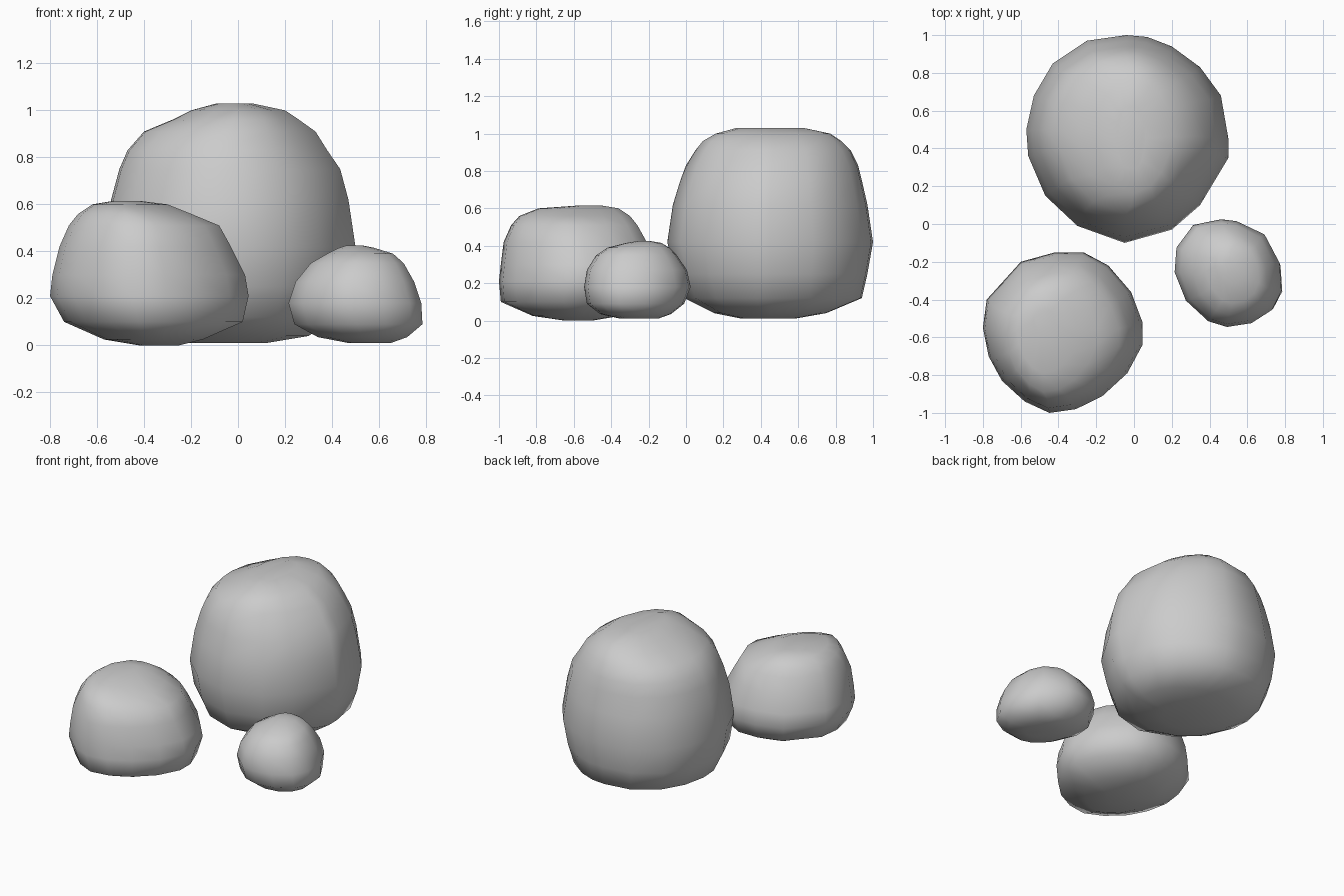
import bpy, bmesh


def rock(name, outline, rings):
    """Loft a plan outline through rings of (z, x min, x max, y min, y max)."""
    xs, ys = [p[0] for p in outline], [p[1] for p in outline]
    x0, x1, y0, y1 = min(xs), max(xs), min(ys), max(ys)
    unit = [((x - x0) / (x1 - x0), (y - y0) / (y1 - y0)) for x, y in outline]
    bm = bmesh.new()
    loops = [[bm.verts.new((a + u * (b - a), c + v * (d - c), z)) for u, v in unit]
             for z, a, b, c, d in rings]
    n = len(unit)
    for lo, hi in zip(loops, loops[1:]):
        for i in range(n):
            j = (i + 1) % n
            bm.faces.new((lo[i], lo[j], hi[j], hi[i]))
    bm.faces.new(loops[0])
    bm.faces.new(loops[-1])
    bmesh.ops.recalc_face_normals(bm, faces=bm.faces)
    for f in bm.faces:
        f.smooth = True
    mesh = bpy.data.meshes.new(name)
    bm.to_mesh(mesh)
    bm.free()
    obj = bpy.data.objects.new(name, mesh)
    bpy.context.collection.objects.link(obj)


# Large rock at the back
rock("large_rock",
     [(-.04, 1), (-.25, .97), (-.43, .85), (-.53, .68), (-.57, .5), (-.56, .36), (-.47, .15),
      (-.3, -.01), (-.05, -.1), (.2, -.03), (.35, .1), (.5, .35), (.5, .45),
      (.46, .68), (.35, .83), (.2, .94), (.07, .99)],
     [(.01, -.2, .12, .3, .58), (.04, -.35, .3, .15, .75), (.12, -.49, .42, -.01, .94),
      (.25, -.55, .47, -.06, .97), (.42, -.57, .5, -.1, 1), (.62, -.54, .47, -.07, .97),
      (.75, -.505, .435, -.03, .94), (.83, -.47, .38, 0, .92), (.91, -.4, .33, .05, .88),
      (.96, -.28, .26, .09, .83), (1.0, -.2, .2, .16, .77), (1.03, -.09, .06, .27, .63)])

# Medium rock at the front left
rock("medium_rock",
     [(-.8, -.55), (-.78, -.4), (-.6, -.2), (-.42, -.15), (-.27, -.15), (-.14, -.22),
      (-.02, -.36), (.04, -.52), (.04, -.64), (-.04, -.79), (-.17, -.91), (-.31, -.98),
      (-.45, -1), (-.58, -.94), (-.7, -.83), (-.77, -.7)],
     [(0, -.42, -.25, -.65, -.5), (.025, -.57, -.15, -.82, -.35), (.1, -.74, .02, -.99, -.2),
      (.21, -.8, .045, -1, -.15), (.3, -.79, .03, -.99, -.165), (.42, -.76, -.03, -.975, -.21),
      (.51, -.72, -.08, -.935, -.26), (.56, -.68, -.2, -.89, -.3), (.6, -.62, -.3, -.79, -.36),
      (.615, -.53, -.42, -.58, -.45)])

# Small rock at the front right
rock("small_rock",
     [(.22, -.25), (.23, -.12), (.32, 0), (.47, .03), (.55, .02), (.7, -.05), (.78, -.2),
      (.79, -.35), (.74, -.45), (.63, -.52), (.5, -.54), (.4, -.51), (.28, -.4)],
     [(.01, .47, .65, -.35, -.15), (.035, .34, .72, -.46, -.08), (.09, .24, .785, -.53, -.01),
      (.18, .215, .78, -.545, .025), (.27, .245, .75, -.53, .005), (.35, .31, .705, -.48, -.05),
      (.39, .38, .66, -.42, -.09), (.415, .43, .58, -.32, -.13), (.425, .46, .53, -.26, -.19)])
